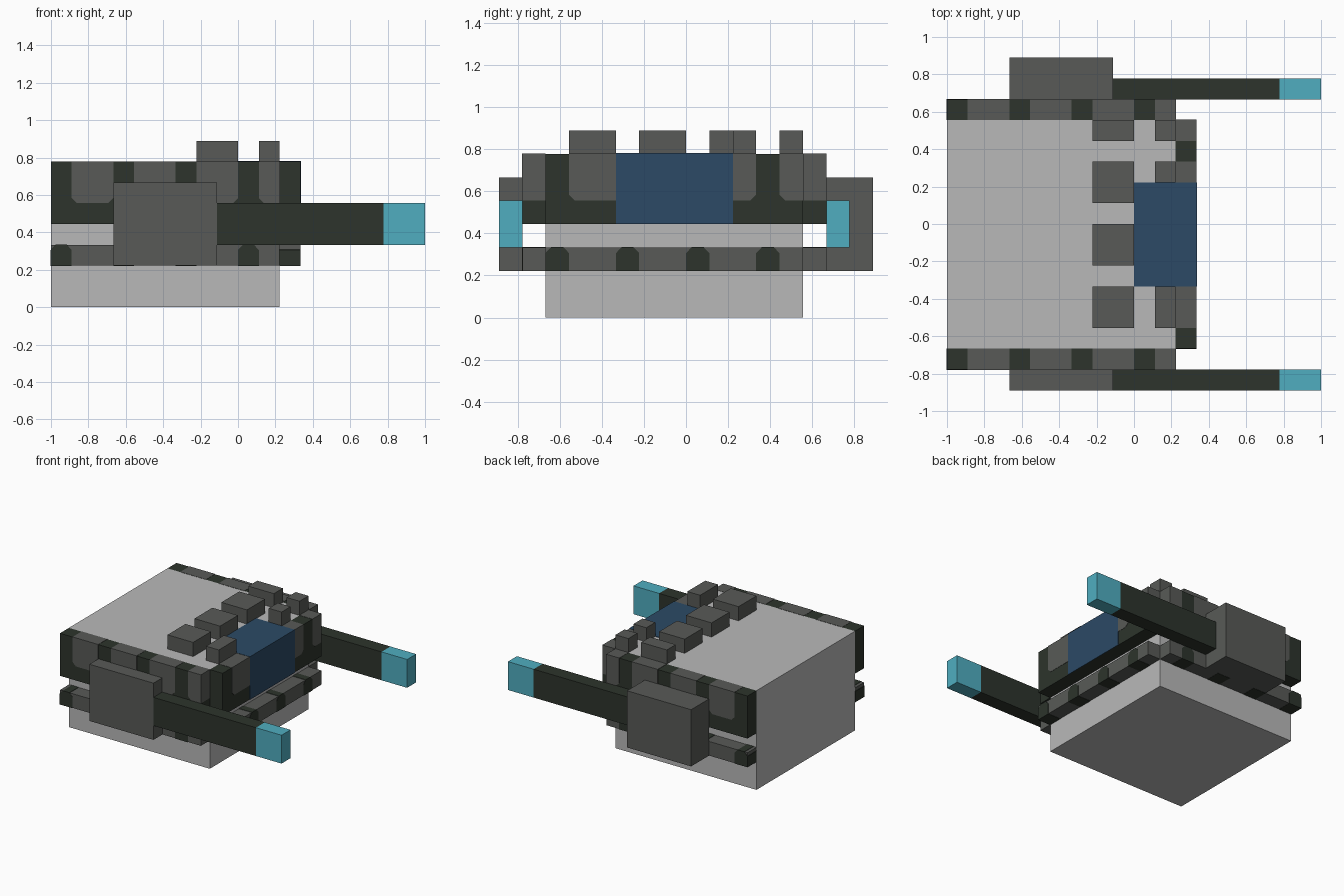
import bpy, bmesh

cube = bpy.data.objects.get("Cube")
if cube:
    bpy.data.objects.remove(cube, do_unlink=True)

U = 1 / 9        # grid module
E = 0.002 / U    # tiny lift for inlaid colour blocks, in modules
C = 0.25         # chamfer of inlay corners, in modules


def material(name, rgb):
    m = bpy.data.materials.new(name)
    m.use_nodes = True
    m.diffuse_color = (*rgb, 1)
    bsdf = m.node_tree.nodes["Principled BSDF"]
    bsdf.inputs["Base Color"].default_value = (*rgb, 1)
    bsdf.inputs["Roughness"].default_value = 0.8
    return m


LIGHT = material("light grey", (0.485, 0.485, 0.485))
GREY = material("mid grey", (0.098, 0.102, 0.095))
DARK = material("dark green grey", (0.026, 0.034, 0.025))
BLUE = material("window blue", (0.025, 0.068, 0.133))
TEAL = material("glowing teal", (0.08, 0.42, 0.53))


def prism(name, axis, profile, depth, mat):
    """Extrude a profile of (position along axis, z) across the other level axis."""
    bm = bmesh.new()

    def point(a, z, d):
        return (a * U, d * U, z * U) if axis == "x" else (d * U, a * U, z * U)

    near = [bm.verts.new(point(a, z, depth[0])) for a, z in profile]
    far = [bm.verts.new(point(a, z, depth[1])) for a, z in profile]
    bm.faces.new(near)
    bm.faces.new(far)
    n = len(profile)
    for i in range(n):
        j = (i + 1) % n
        bm.faces.new((near[i], near[j], far[j], far[i]))
    bmesh.ops.recalc_face_normals(bm, faces=bm.faces)
    me = bpy.data.meshes.new(name)
    bm.to_mesh(me)
    bm.free()
    me.materials.append(mat)
    ob = bpy.data.objects.new(name, me)
    bpy.context.collection.objects.link(ob)
    return ob


def box(name, x, y, z, mat):
    return prism(name, "x", [(x[0], z[0]), (x[1], z[0]), (x[1], z[1]), (x[0], z[1])], y, mat)


def armour(name, axis, start, end, depth, out, panels, stripes):
    """Upper dark band with grey inlays and lower grey band with dark inlays."""
    def solid(label, z, mat):
        rect = [(start, z[0]), (end, z[0]), (end, z[1]), (start, z[1])]
        prism(label, axis, rect, depth, mat)

    solid(name + "_upper_band", (4, 7), DARK)
    solid(name + "_lower_band", (2, 3), GREY)
    # inlays stand just proud of the outer side
    d = (depth[0], depth[1] + E) if out > 0 else (depth[0] - E, depth[1])
    for i, (a, b, cut_a, cut_b) in enumerate(panels):
        bottom = [(a, 5 + C), (a + C, 5)] if cut_a else [(a, 5)]
        if b == end:
            b += E
        bottom += [(b - C, 5), (b, 5 + C)] if cut_b else [(b, 5)]
        prism(f"{name}_panel_{i}", axis, bottom + [(b, 7 + E), (a, 7 + E)], d, GREY)
    for i, a in enumerate(stripes):
        b = a + 1
        if a == start:
            a -= E
        prof = [(a, 2 - E), (b, 2 - E), (b, 3 - C), (b - C, 3 + E), (a + C, 3 + E), (a, 3 - C)]
        prism(f"{name}_stripe_{i}", axis, prof, d, DARK)


# Main hull
box("hull", (-9, 2), (-6, 5), (0, 7), LIGHT)

# Armour bands on both sides and the nose
side_panels = [(-8, -6, 1, 1), (-5, -3, 1, 1), (-2, 0, 1, 1), (1, 2, 1, 0)]
side_stripes = [-9, -6, -3, 0]
armour("right_armour", "x", -9, 2, (-7, -6), -1, side_panels, side_stripes)
armour("left_armour", "x", -9, 2, (5, 6), 1, side_panels, side_stripes)
armour("nose_armour", "y", -6, 5, (2, 3), 1,
       [(-5, -3, 1, 0), (2, 3, 0, 1), (4, 5, 1, 0)], [-6, -3, 0, 3])

# Window wrapping from the roof onto the nose
box("window", (0, 3 + 2 * E), (-3, 2), (4, 7 + 2 * E), BLUE)

# Gun pods with barrels and tips
for side, pod_y, gun_y in (("right", (-8, -7), (-8, -7)), ("left", (6, 8), (6, 7))):
    box(side + "_gun_pod", (-6, -1), pod_y, (2, 6), GREY)
    box(side + "_barrel", (-1, 7), gun_y, (3, 5), DARK)
    box(side + "_barrel_tip", (7, 9), gun_y, (3, 5), TEAL)

# Raised blocks on the roof
for i, y in enumerate([(-5, -3), (-2, 0), (1, 3), (4, 5)]):
    box(f"rear_roof_block_{i}", (-2, 0), y, (7, 8), GREY)
for i, y in enumerate([(-5, -3), (2, 3), (4, 5)]):
    box(f"front_roof_block_{i}", (1, 2), y, (7, 8), GREY)
